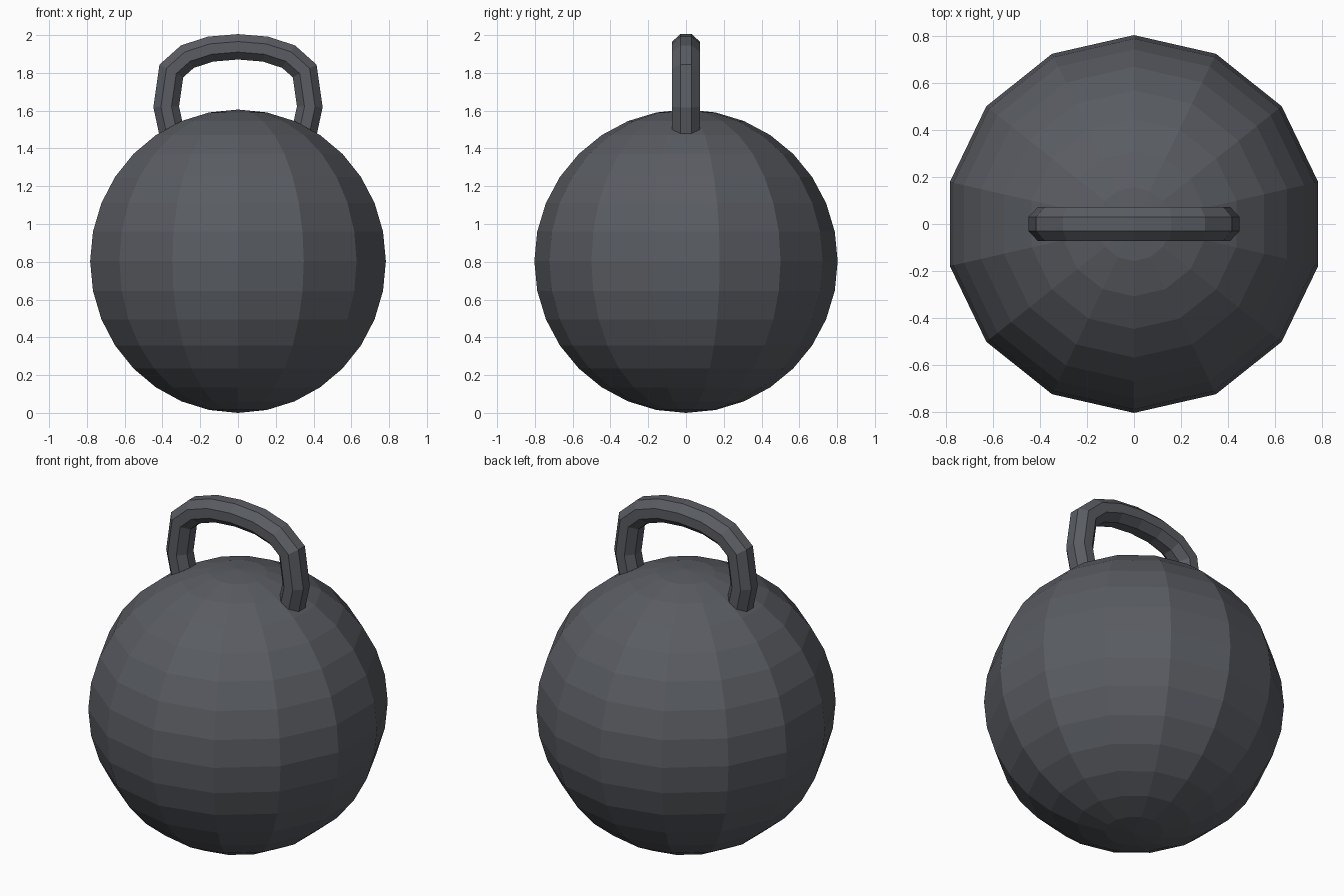
import bpy, bmesh, math
from mathutils import Vector, Matrix

if "Cube" in bpy.data.objects:
    bpy.data.objects.remove(bpy.data.objects["Cube"])

iron = bpy.data.materials.new("dark iron grey")
iron.diffuse_color = (0.10, 0.107, 0.122, 1)
iron.use_nodes = True
iron.node_tree.nodes["Principled BSDF"].inputs["Base Color"].default_value = iron.diffuse_color


def finish(bm, name):
    bmesh.ops.recalc_face_normals(bm, faces=bm.faces)
    mesh = bpy.data.meshes.new(name)
    bm.to_mesh(mesh)
    bm.free()
    mesh.materials.append(iron)
    obj = bpy.data.objects.new(name, mesh)
    bpy.context.collection.objects.link(obj)
    return obj


# Ball: 14-sided flat-shaded sphere with a corner pointing to the front
R = 0.803
bm = bmesh.new()
bmesh.ops.create_uvsphere(bm, u_segments=14, v_segments=16, radius=R)
v = next(v for v in bm.verts if math.hypot(v.co.x, v.co.y) > 0.1)
turn = math.pi / 2 - math.atan2(v.co.y, v.co.x)
bm.transform(Matrix.Translation((0, 0, R)) @ Matrix.Rotation(turn, 4, 'Z'))
finish(bm, "ball")

# Handle: octagonal tube swept along a mirrored arch
half = [(0.31, 1.36), (0.352, 1.49), (0.38, 1.62), (0.353, 1.81),
        (0.268, 1.886), (0.145, 1.926)]
path = [Vector((-x, 0, z)) for x, z in half] + [Vector((0, 0, 1.938))]
path += [Vector((x, 0, z)) for x, z in reversed(half)]
SIDES = 8
bm = bmesh.new()
rings = []
for i, p in enumerate(path):
    a = (p - path[max(i - 1, 0)]).normalized()
    b = (path[min(i + 1, len(path) - 1)] - p).normalized()
    t = (a + b).normalized()
    n = Vector((-t.z, 0, t.x))
    thick = 0.067 / max(t.dot(b if b.length else a), 0.5)
    ring = []
    for k in range(SIDES):
        ang = 2 * math.pi * (k + 0.5) / SIDES
        c = 1 / math.cos(math.pi / SIDES)
        ring.append(bm.verts.new(p + n * thick * c * math.cos(ang)
                                 + Vector((0, 0.073 * c * math.sin(ang), 0))))
    rings.append(ring)
for r0, r1 in zip(rings, rings[1:]):
    for k in range(SIDES):
        j = (k + 1) % SIDES
        bm.faces.new((r0[k], r0[j], r1[j], r1[k]))
bm.faces.new(rings[0])
bm.faces.new(rings[-1])
finish(bm, "handle")
